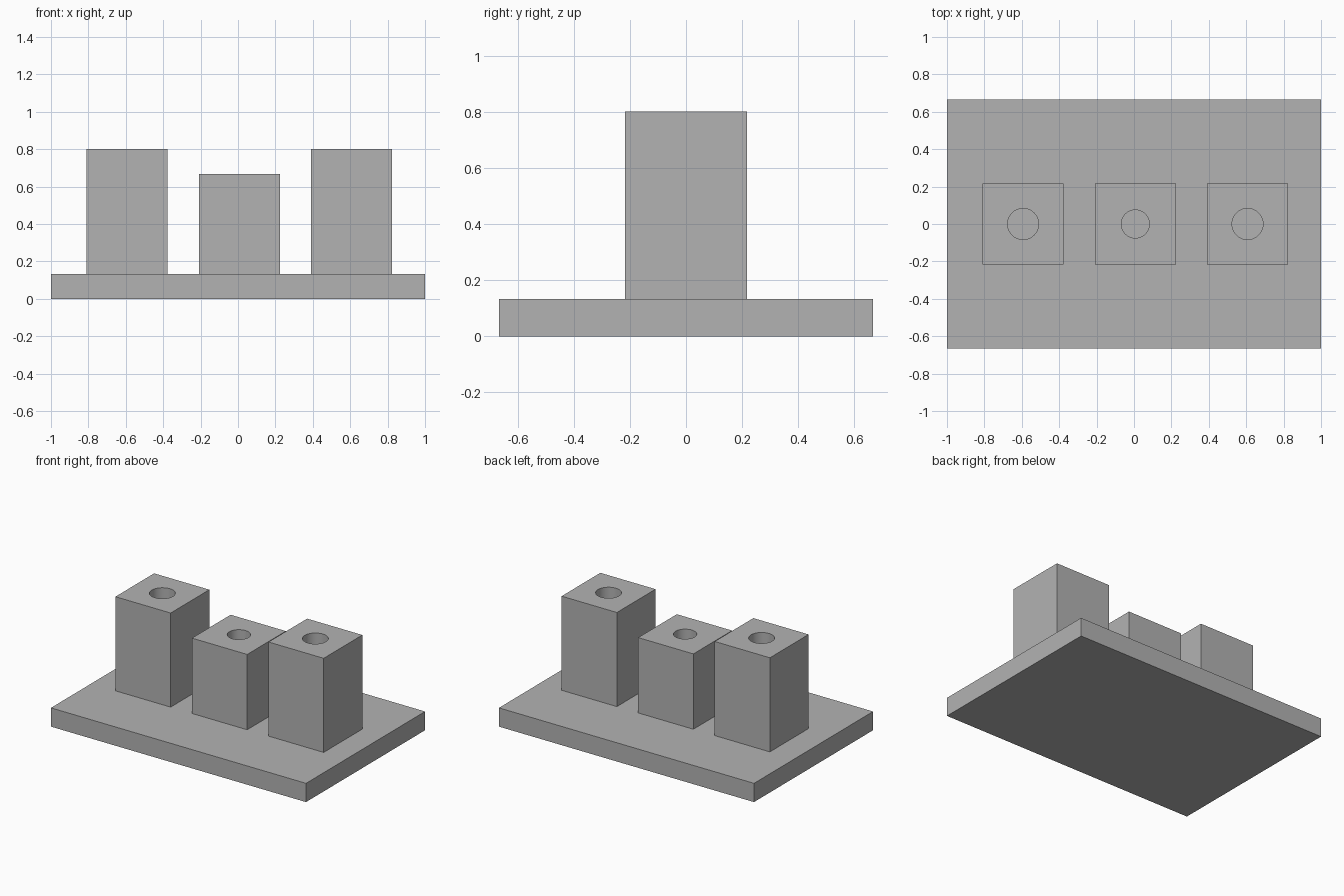
import bpy
import math

cube = bpy.data.objects.get("Cube")
if cube:
    bpy.data.objects.remove(cube, do_unlink=True)

grey = bpy.data.materials.new("plain grey")
grey.use_nodes = True
GREY = (0.45, 0.45, 0.45, 1)
grey.diffuse_color = GREY
grey.node_tree.nodes["Principled BSDF"].inputs["Base Color"].default_value = GREY

BASE_TOP = 0.133


def box(name, x, width, depth, bottom, top):
    bpy.ops.mesh.primitive_cube_add(size=1, location=(x, 0, (bottom + top) / 2))
    obj = bpy.context.object
    obj.name = name
    obj.scale = (width, depth, top - bottom)
    bpy.ops.object.transform_apply(location=False, rotation=False, scale=True)
    obj.data.materials.append(grey)
    return obj


def drilled_post(name, x, top, radius):
    post = box(name, x, 0.433, 0.433, BASE_TOP, top)
    # Bore runs down to the base plate
    bpy.ops.mesh.primitive_cylinder_add(vertices=64, radius=radius, depth=2,
                                        location=(x, 0, top / 2))
    cutter = bpy.context.object
    cutter.data.materials.append(grey)
    cutter.hide_render = True
    bore = post.modifiers.new("bore", "BOOLEAN")
    bore.operation = "DIFFERENCE"
    bore.solver = "EXACT"
    bore.object = cutter
    bpy.ops.object.select_all(action="DESELECT")
    post.select_set(True)
    bpy.context.view_layer.objects.active = post
    bpy.ops.object.modifier_apply(modifier=bore.name)
    bpy.data.objects.remove(cutter, do_unlink=True)
    bpy.ops.object.shade_smooth_by_angle(angle=math.radians(30))


# Flat base plate
box("base_plate", 0, 2, 1.333, 0, BASE_TOP)

# Row of three square posts, the middle one shorter with a narrower bore
drilled_post("right_post", -0.593, 0.8, 0.083)
drilled_post("middle_post", 0.007, 0.667, 0.075)
drilled_post("left_post", 0.607, 0.8, 0.083)
